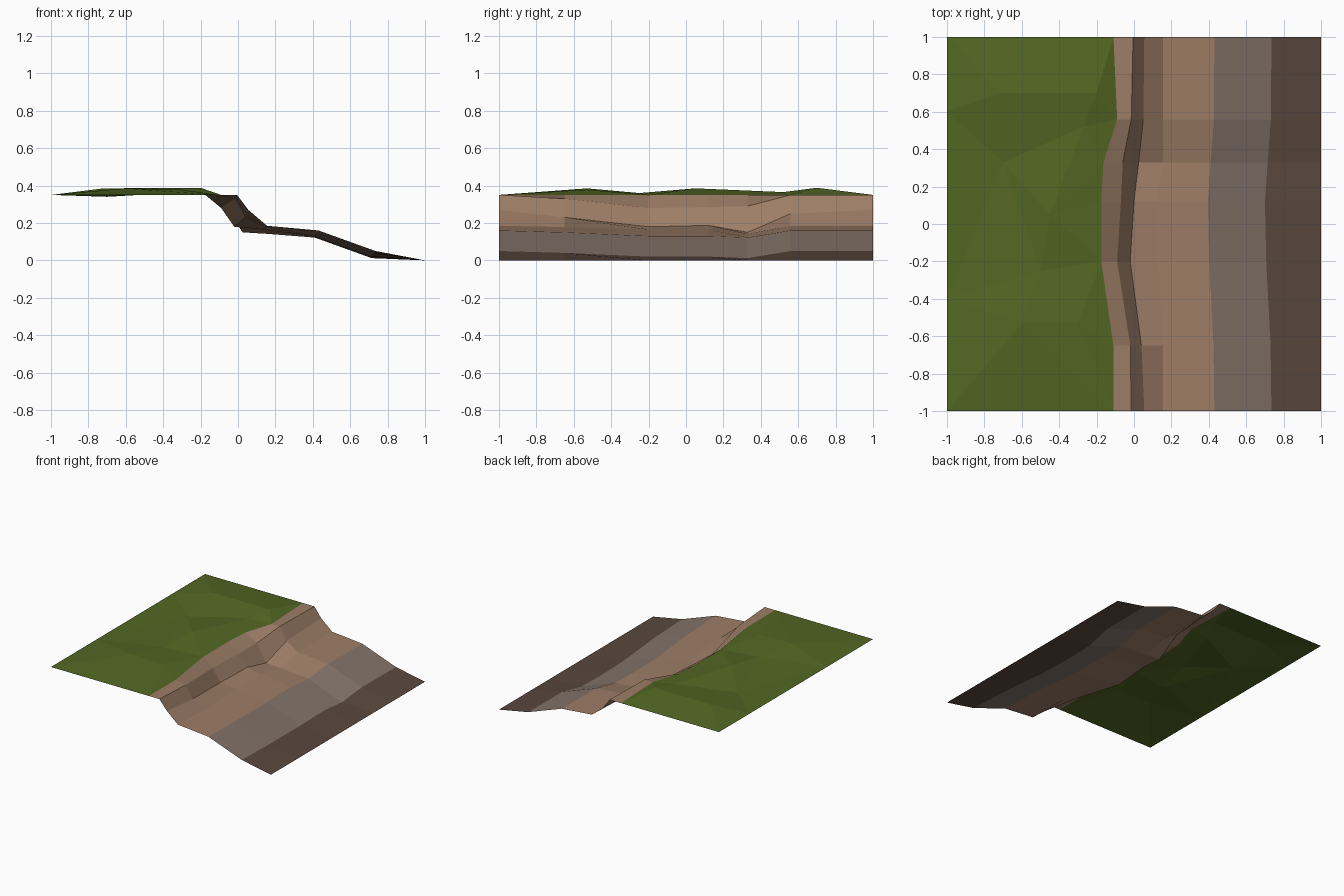
import bpy
from mathutils import Vector
from mathutils.geometry import delaunay_2d_cdt

if "Cube" in bpy.data.objects:
    bpy.data.objects.remove(bpy.data.objects["Cube"])


def material(name, rgb):
    m = bpy.data.materials.new(name)
    lin = [((c / 255 + 0.055) / 1.055) ** 2.4 for c in rgb]
    m.diffuse_color = (*lin, 1)
    m.use_nodes = True
    m.node_tree.nodes["Principled BSDF"].inputs["Base Color"].default_value = m.diffuse_color
    return m


def build(name, verts, faces, mat):
    me = bpy.data.meshes.new(name)
    me.from_pydata(verts, [], faces)
    me.materials.append(mat)
    bpy.context.collection.objects.link(bpy.data.objects.new(name, me))


grass = material("grass green", (83, 103, 35))
sand = material("sandy tan", (158, 126, 103))
silt = material("grey silt", (131, 115, 106))
mud = material("dark mud", (90, 72, 61))

# Stations along y: y, grass edge x, crest (x, z), face (x, z), foot (x, z), lower-bank drop, inward shift
stations = [
    (-1.00, -.110, -.015, .350, .055, .270, .155, .185, .000, .000),
    (-0.65, -.110, -.020, .330, .040, .230, .155, .178, .010, .005),
    (-0.20, -.175, -.090, .280, -.020, .180, .130, .165, .030, .028),
    (0.12, -.175, -.070, .285, .000, .187, .120, .165, .030, .035),
    (0.33, -.163, -.060, .290, .025, .150, .155, .142, .038, .020),
    (0.56, -.090, -.015, .350, .050, .250, .155, .185, .000, .003),
    (1.00, -.110, -.005, .350, .055, .270, .155, .185, .000, .000),
]
rows = []
for y, ex, cx, cz, mx, mz, fx, fz, drop, shift in stations:
    profile = [(ex, .35), (cx, cz), (mx, mz), (fx, fz),
               (.43 - shift, .16 - drop), (.735 - shift, .05 - drop), (1, 0)]
    rows.append([(x, y, z) for x, z in profile])


# Bank strips, each running the full length
def strip(name, first, last, mat):
    n = last - first + 1
    verts = [p for r in rows for p in r[first:last + 1]]
    faces = [(i * n + j, i * n + j + 1, (i + 1) * n + j + 1, (i + 1) * n + j)
             for i in range(len(rows) - 1) for j in range(n - 1)]
    build(name, verts, faces, mat)


strip("sandy_bank", 0, 4, sand)
strip("silt_slope", 4, 5, silt)
strip("mud_bed", 5, 6, mud)

# Grass field: straight rim plus low bumps, triangulated
rim = [r[0] for r in rows] + [(-.6, 1, .35), (-1, 1, .35), (-1, .6, .35),
                              (-1, -.4, .35), (-1, -1, .35)]
bumps = [(-.20, .70, .388), (-.72, .70, .385), (-.27, .52, .365), (-.70, .33, .34),
         (-.45, .05, .385), (-.60, -.53, .385), (-.30, -.53, .378), (-.50, -.25, .36)]
pts = rim + bumps
n = len(rim)
co, _, faces, orig, _, _ = delaunay_2d_cdt(
    [Vector(p[:2]) for p in pts], [(i, (i + 1) % n) for i in range(n)], [], 1, 1e-5)
build("grass_field", [(c.x, c.y, pts[o[0]][2] if o else .35) for c, o in zip(co, orig)],
      faces, grass)
